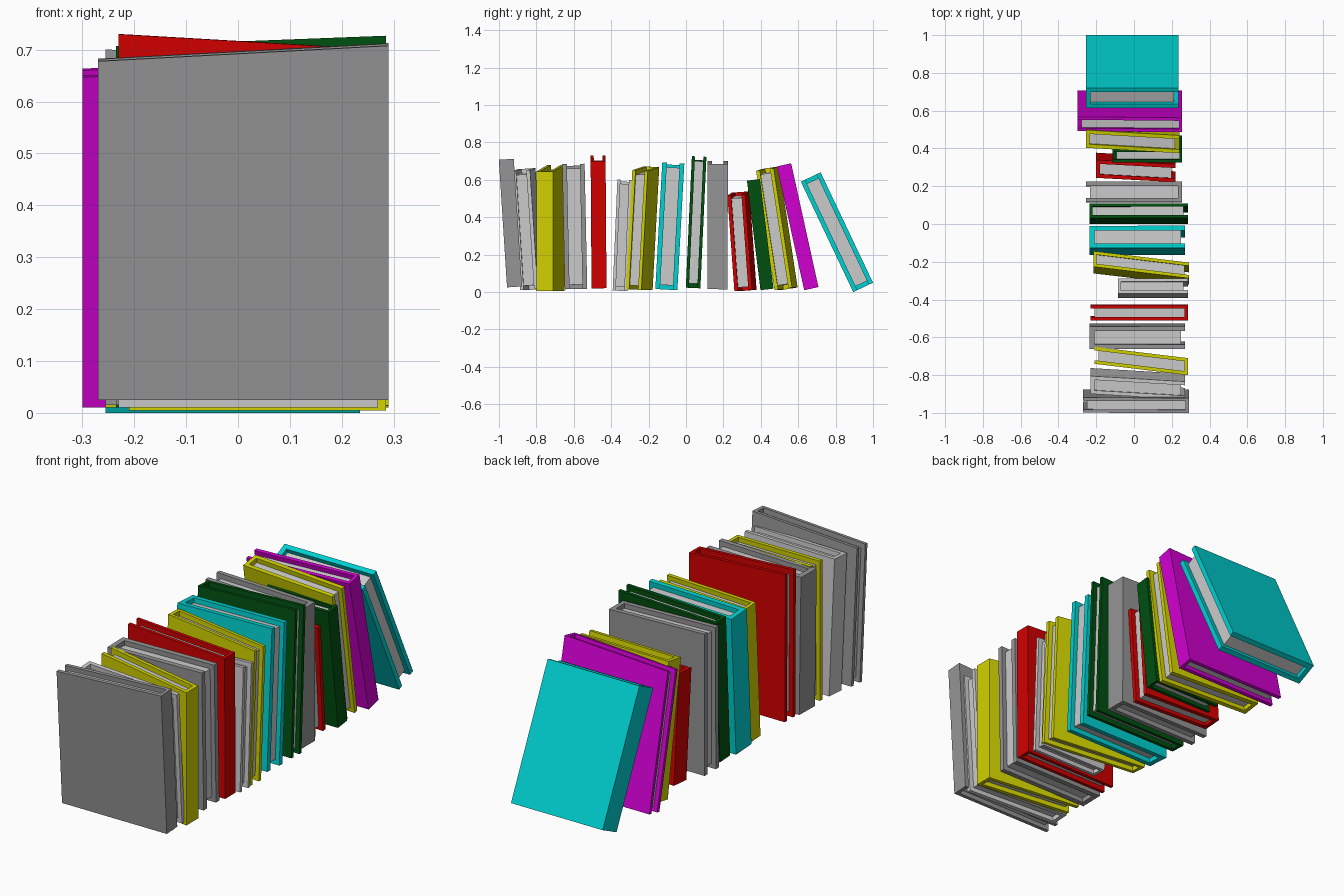
import bpy, bmesh
from mathutils import Vector

cube = bpy.data.objects.get("Cube")
if cube:
    bpy.data.objects.remove(cube, do_unlink=True)


def material(name, rgb):
    m = bpy.data.materials.new(name)
    m.use_nodes = True
    m.diffuse_color = (*rgb, 1)
    m.node_tree.nodes["Principled BSDF"].inputs["Base Color"].default_value = (*rgb, 1)
    return m


MATS = {
    "grey": material("grey", (.3, .3, .3)),
    "light": material("light_grey", (.6, .6, .6)),
    "yellow": material("yellow", (.64, .64, 0)),
    "red": material("red", (.64, 0, 0)),
    "turquoise": material("turquoise", (0, .64, .64)),
    "green": material("dark_green", (0, .08, .005)),
    "magenta": material("magenta", (.64, 0, .64)),
}


def prism(bm, outline, w0, w1):
    """Extrude a (depth, thickness) outline from w0 to w1 up the book."""
    low = [bm.verts.new((u, v, w0)) for u, v in outline]
    face = bm.faces.new(low)
    up = bmesh.ops.extrude_face_region(bm, geom=[face])["geom"]
    for v in up:
        if isinstance(v, bmesh.types.BMVert):
            v.co.z = w1


def finish(bm, name, mat, place):
    for v in bm.verts:
        v.co = place(v.co)
    bmesh.ops.recalc_face_normals(bm, faces=bm.faces)
    mesh = bpy.data.meshes.new(name)
    bm.to_mesh(mesh)
    bm.free()
    mesh.materials.append(mat)
    bpy.context.collection.objects.link(bpy.data.objects.new(name, mesh))


def book(i, colour, spine, x0, x1, yb, yt, t, z0, zl, zr, yaw):
    """spine is +1 or -1 along x; yb, yt are bottom and top centres;
    zl, zr are top heights at the -x and +x ends; yaw shifts the ends in y."""
    lean = Vector((0, yt - yb, (zl + zr) / 2 - z0)).normalized()
    across = Vector((0, lean.z, -lean.y))
    base = z0 + abs(across.z) * t / 2
    half, mid = (x1 - x0) / 2, (x0 + x1) / 2

    def place(p):
        s = p.x / half
        top = zl + (zr - zl) * (s + 1) / 2
        length = (top - base) / lean.z
        return Vector((mid + p.x, yb - s * yaw, base)) + lean * length * p.z + across * p.y

    h, c = t / 2, t * .21
    b = half * spine
    bi = (half - c) * spine
    # Cover: U-shaped outline wrapping the page block
    bm = bmesh.new()
    prism(bm, [(b, -h), (b, h), (-b, h), (-b, h - c), (bi, h - c),
               (bi, c - h), (-b, c - h), (-b, -h)], 0, 1)
    finish(bm, f"book_cover_{i}", MATS[colour], place)
    # Pages: inset block
    bm = bmesh.new()
    e = -(half - .022) * spine
    prism(bm, [(bi, c - h), (bi, h - c), (e, h - c), (e, c - h)], .035, .965)
    finish(bm, f"book_pages_{i}", MATS["light"], place)


# colour, spine, x range, bottom y, top y, thickness, bottom z, top z left/right, yaw
BOOKS = [
    ("grey", 1, -.27, .29, -.917, -.96, .08, .025, .68, .71, 0),
    ("light", -1, -.23, .27, -.825, -.867, .095, .01, .66, .65, .015),
    ("yellow", 1, -.21, .285, -.725, -.725, .09, .005, .68, .645, .03),
    ("grey", -1, -.235, .27, -.588, -.602, .12, .015, .675, .685, 0),
    ("red", 1, -.23, .285, -.465, -.47, .08, .02, .73, .7, 0),
    ("light", -1, -.085, .285, -.353, -.328, .078, .005, .59, .6, 0),
    ("yellow", -1, -.215, .29, -.25, -.215, .083, .01, .67, .65, .03),
    ("turquoise", -1, -.235, .27, -.105, -.068, .118, .01, .68, .69, 0),
    ("green", -1, -.235, .285, .038, .07, .078, .02, .705, .725, 0),
    ("grey", 1, -.255, .255, .168, .17, .108, .015, .7, .685, 0),
    ("red", -1, -.2, .22, .318, .28, .095, .005, .535, .52, .012),
    ("green", 1, -.115, .255, .433, .36, .07, .01, .6, .6, 0),
    ("yellow", -1, -.255, .24, .535, .435, .095, .01, .665, .655, .015),
    ("magenta", 1, -.3, .255, .67, .525, .078, .01, .655, .68, 0),
    ("turquoise", -1, -.255, .235, .947, .655, .117, 0, .615, .615, 0),
]
for i, row in enumerate(BOOKS, 1):
    book(i, *row)
